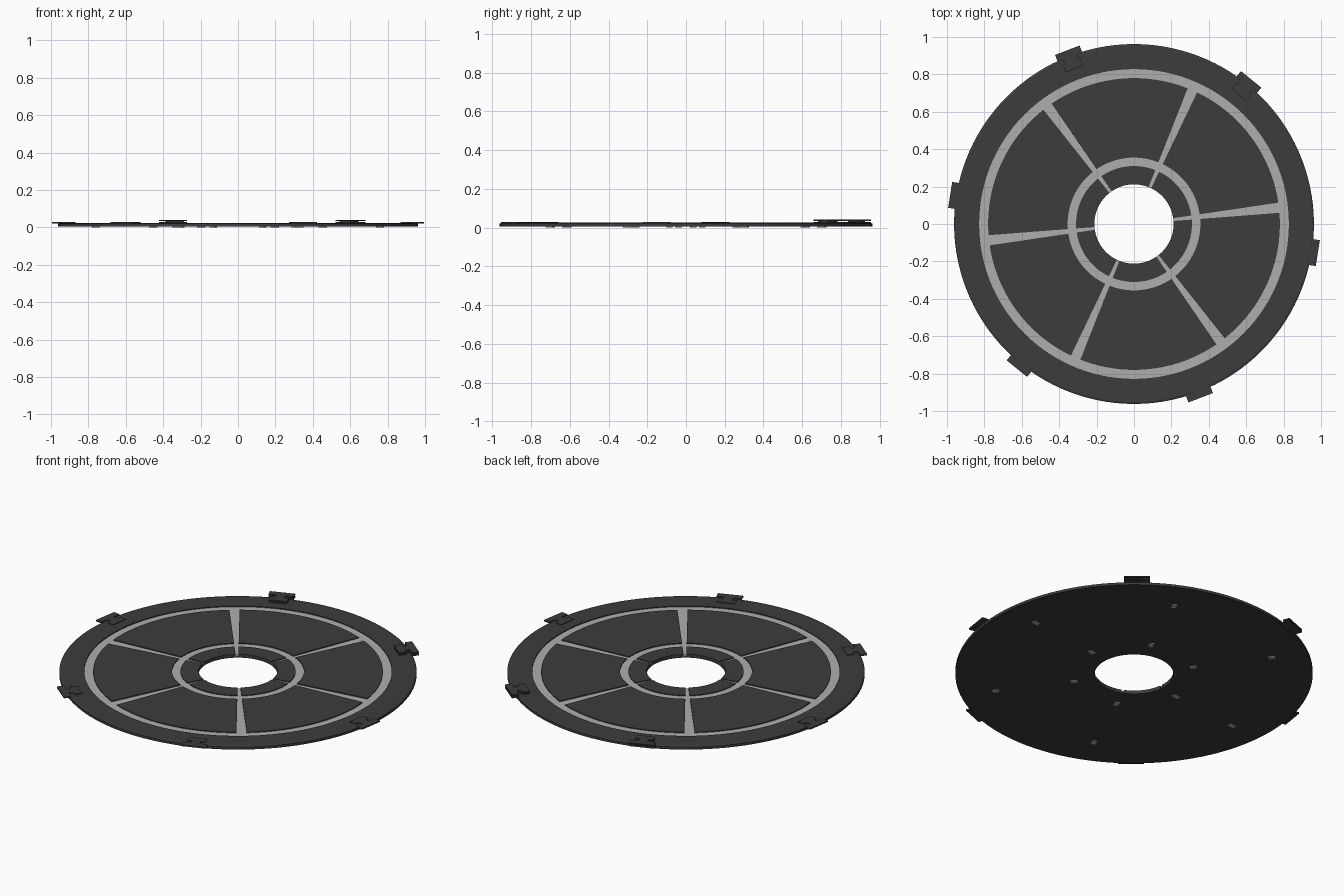
import bpy, bmesh, math
from mathutils import Matrix

if "Cube" in bpy.data.objects:
    bpy.data.objects.remove(bpy.data.objects["Cube"])

SPOKE0, CLIP0 = math.radians(6.4), math.radians(-9)


def material(name, v):
    m = bpy.data.materials.new(name)
    m.diffuse_color = (v, v, v, 1)
    m.use_nodes = True
    m.node_tree.nodes["Principled BSDF"].inputs["Base Color"].default_value = m.diffuse_color
    return m


DARK, LIGHT = material("dark_grey", 0.045), material("light_grey", 0.42)


def finish(name, bm, mat):
    bmesh.ops.recalc_face_normals(bm, faces=bm.faces)
    me = bpy.data.meshes.new(name)
    bm.to_mesh(me)
    bm.free()
    me.materials.append(mat)
    ob = bpy.data.objects.new(name, me)
    bpy.context.collection.objects.link(ob)
    return ob


def lathe(name, profile, mat, n=120):
    # closed (r, z) profile swept around z
    bm = bmesh.new()
    rings = []
    for i in range(n):
        a = 2 * math.pi * i / n
        rings.append([bm.verts.new((r * math.cos(a), r * math.sin(a), z)) for r, z in profile])
    k = len(profile)
    for i in range(n):
        p, q = rings[i], rings[(i + 1) % n]
        for j in range(k):
            bm.faces.new((p[j], q[j], q[(j + 1) % k], p[(j + 1) % k]))
    return finish(name, bm, mat)


def prism(name, pts, z0, z1, mat, angle=0.0):
    # outline extruded upward, then turned about z
    bm = bmesh.new()
    f = bm.faces.new([bm.verts.new((x, y, z0)) for x, y in pts])
    ext = bmesh.ops.extrude_face_region(bm, geom=[f])["geom"]
    for v in ext:
        if isinstance(v, bmesh.types.BMVert):
            v.co.z = z1
    bm.transform(Matrix.Rotation(angle, 4, 'Z'))
    return finish(name, bm, mat)


def half_width(r):
    return 0.0075 + (r - 0.21) * 0.035


def panel(name, r0, r1, angle, n=20):
    # ring sector that leaves a tapering gap for the spokes
    def arc(r):
        g = math.asin(half_width(r) / r)
        return [(r * math.cos(a), r * math.sin(a))
                for a in (g + (math.pi / 3 - 2 * g) * i / n for i in range(n + 1))]
    return prism(name, arc(r0) + arc(r1)[::-1], 0.013, 0.025, DARK, angle)


def rect(x0, x1, y0, y1):
    return [(x0, y0), (x1, y0), (x1, y1), (x0, y1)]


# base plate and raised rim with a small chamfer
lathe("base_plate", [(0.212, 0.005), (0.95, 0.005), (0.95, 0.014), (0.212, 0.014)], DARK)
lathe("outer_rim", [(0.828, 0.012), (0.828, 0.025), (0.952, 0.025), (0.962, 0.021),
                    (0.962, 0.006), (0.945, 0.006), (0.945, 0.012)], DARK)

# light rings
for name, r0, r1 in (("outer_ring", 0.775, 0.832), ("inner_ring", 0.305, 0.358)):
    lathe(name, [(r0, 0.010), (r1, 0.010), (r1, 0.020), (r0, 0.020)], LIGHT)

# I-shaped clip outline, radial along x
clip_half = [(0.995, 0.07), (0.955, 0.07), (0.955, 0.025), (0.93, 0.025), (0.93, 0.05), (0.888, 0.05)]
clip_outline = clip_half + [(x, -y) for x, y in clip_half[::-1]]

for i in range(6):
    a = SPOKE0 + i * math.pi / 3
    panel(f"panel_{i}", 0.355, 0.78, a)
    panel(f"hub_segment_{i}", 0.212, 0.31, a, 10)
    w0, w1 = half_width(0.212), half_width(0.79)
    prism(f"spoke_{i}", [(0.213, -w0), (0.79, -w1), (0.79, w1), (0.213, w0)], 0.012, 0.0196, LIGHT, a)
    # pegs poking through the underside
    for j, r in enumerate((0.33, 0.765)):
        prism(f"peg_{i}_{j}", rect(r - 0.02, r + 0.02, -0.014, 0.014), 0.0, 0.012, LIGHT, a)

    # edge clips; the two at the back carry stacked plates
    c = CLIP0 + i * math.pi / 3
    prism(f"clip_{i}", clip_outline, 0.021, 0.029, DARK, c)
    if i in (1, 2):
        prism(f"clip_neck_{i}", rect(0.91, 0.975, -0.04, 0.04), 0.028, 0.036, DARK, c)
        prism(f"clip_plate_{i}", clip_outline, 0.035, 0.041, DARK, c)

for ob in bpy.context.collection.objects:
    ob.select_set(True)
    bpy.context.view_layer.objects.active = ob
bpy.ops.object.shade_smooth_by_angle(angle=math.radians(20))
